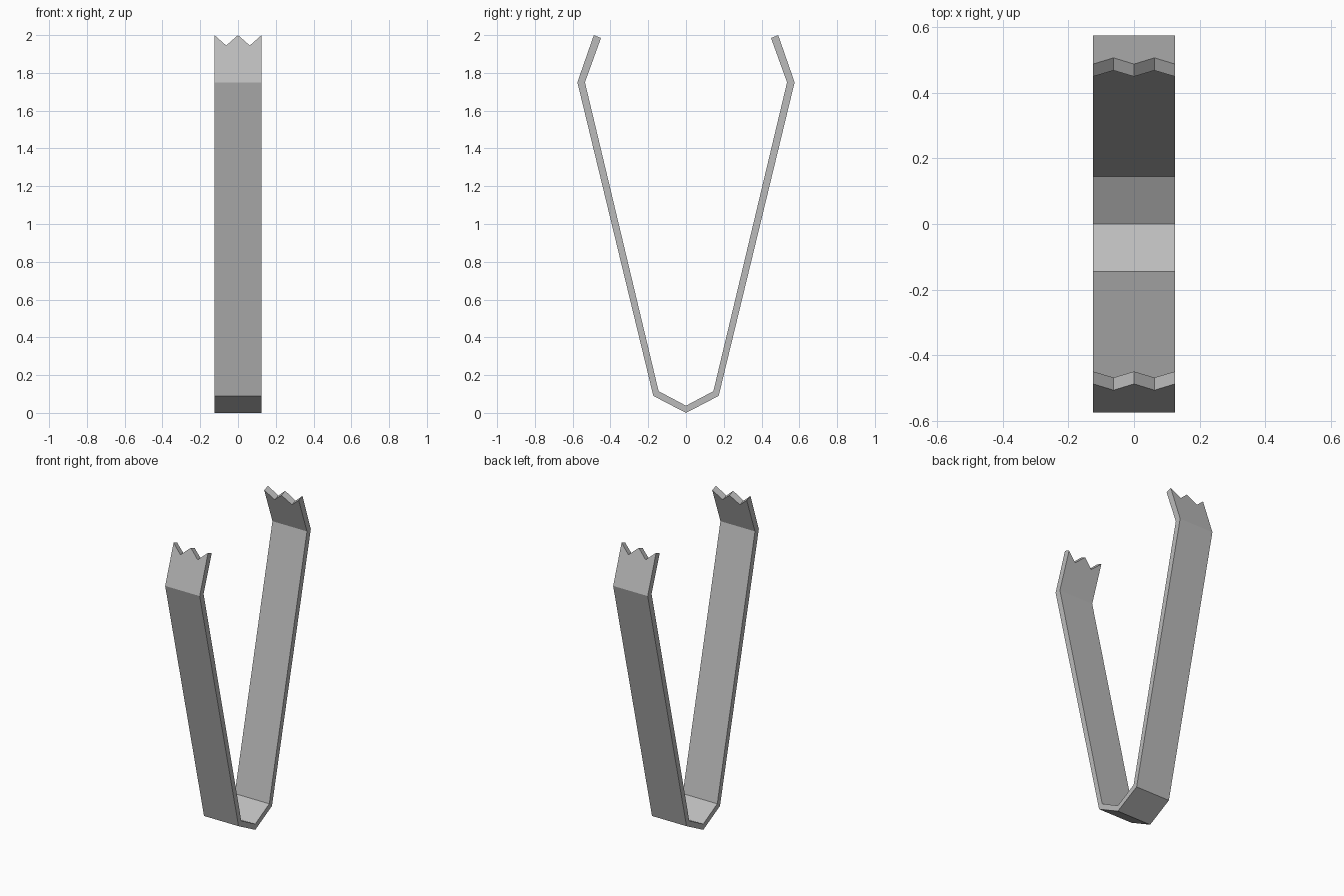
import bpy
import bmesh
from mathutils import Vector

cube = bpy.data.objects.get("Cube")
if cube:
    bpy.data.objects.remove(cube)

HALF_WIDTH = 0.125
TEETH = 2
COLUMNS = TEETH * 2 + 1
NOTCH = 0.22  # notch depth as a share of the tip length

# Half of the bent strip in (y, z), from the base fold to the tip
OUTER = [(0, 0), (0.173, 0.09), (0.575, 1.75), (0.488, 2.0)]
INNER = [(0, 0.038), (0.145, 0.115), (0.535, 1.75), (0.45, 1.985)]

# Plain grey metal
metal = bpy.data.materials.new("grey metal")
metal.use_nodes = True
grey = (0.5, 0.5, 0.5, 1)
metal.diffuse_color = grey
metal.node_tree.nodes["Principled BSDF"].inputs["Base Color"].default_value = grey


def half_path(points, notched):
    """Half strip path, with its tip pulled back where there is a notch."""
    path = [Vector(p) for p in points]
    if notched:
        path[-1] = path[-1].lerp(path[-2], NOTCH)
    return path


def section(notched):
    """Closed outline: outer side from front tip to back tip, then inner side back."""
    outer, inner = half_path(OUTER, notched), half_path(INNER, notched)
    flip = lambda path: [Vector((-p.x, p.y)) for p in path[:0:-1]]
    return flip(outer) + outer + (flip(inner) + inner)[::-1]


# Tongs: outlines side by side across the width, bridged into a solid
bm = bmesh.new()
rings = []
for c in range(COLUMNS):
    x = -HALF_WIDTH + 2 * HALF_WIDTH * c / (COLUMNS - 1)
    rings.append([bm.verts.new((x, p.x, p.y)) for p in section(c % 2 == 1)])

count = len(rings[0])
for a, b in zip(rings, rings[1:]):
    for i in range(count):
        j = (i + 1) % count
        bm.faces.new((a[i], a[j], b[j], b[i]))

# Side walls, one quad for each straight run of the strip
for ring in (rings[0], rings[-1]):
    for i in range(count // 2 - 1):
        bm.faces.new((ring[i], ring[i + 1], ring[count - 2 - i], ring[count - 1 - i]))

bmesh.ops.recalc_face_normals(bm, faces=bm.faces)
mesh = bpy.data.meshes.new("tongs")
bm.to_mesh(mesh)
bm.free()
mesh.materials.append(metal)
tongs = bpy.data.objects.new("tongs", mesh)
bpy.context.collection.objects.link(tongs)
